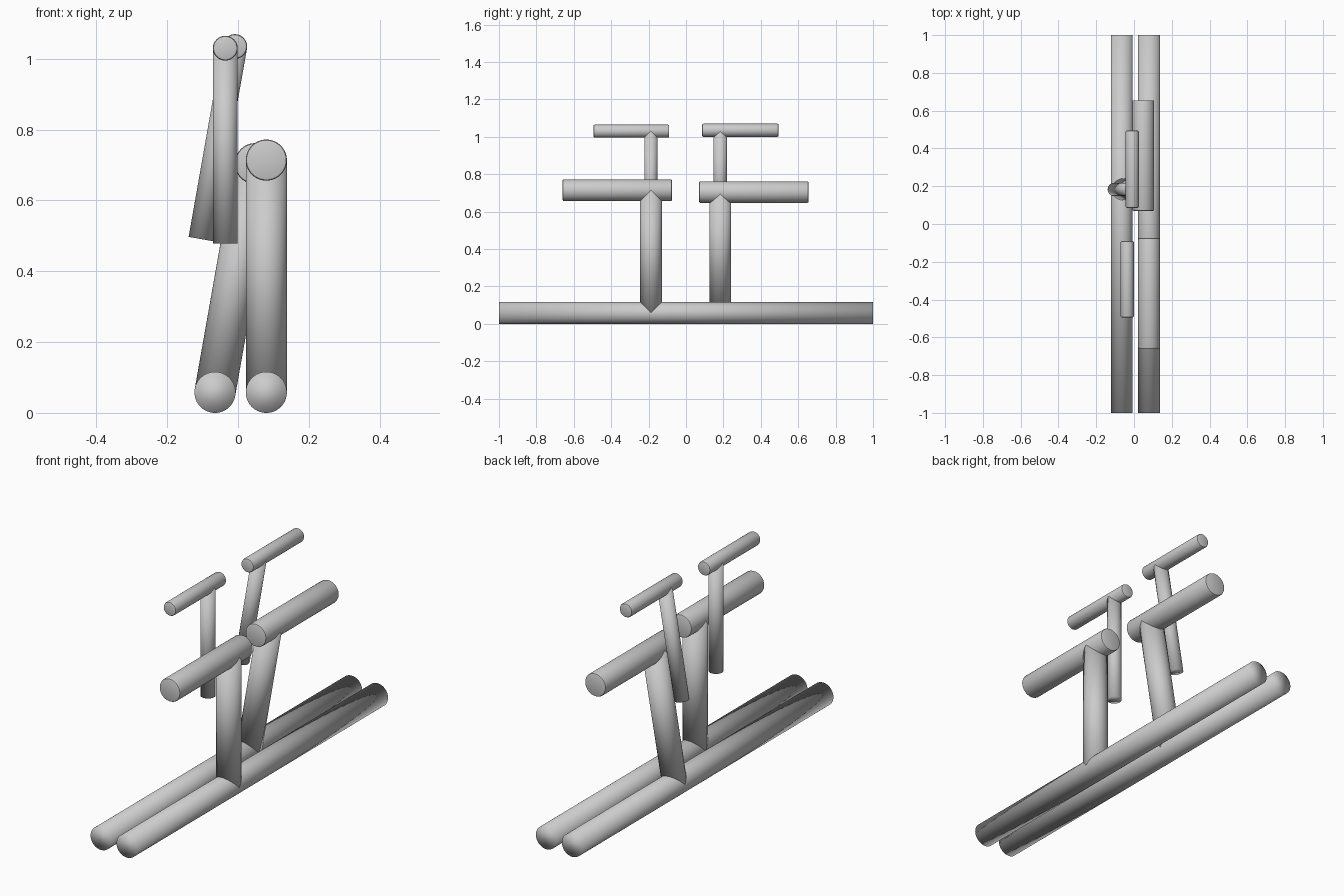
import bpy
import math
from mathutils import Vector

if "Cube" in bpy.data.objects:
    bpy.data.objects.remove(bpy.data.objects["Cube"], do_unlink=True)

# Plain grey used everywhere
grey = bpy.data.materials.new("plain_grey")
grey.use_nodes = True
colour = (0.6, 0.6, 0.6, 1)
grey.diffuse_color = colour
grey.node_tree.nodes["Principled BSDF"].inputs["Base Color"].default_value = colour


def rod(name, start, end, radius, bevel=0):
    """Round rod between two points, optionally with eased rims."""
    start, end = Vector(start), Vector(end)
    axis = end - start
    bpy.ops.mesh.primitive_cylinder_add(vertices=64, radius=radius, depth=axis.length,
                                        location=(start + end) / 2)
    obj = bpy.context.object
    obj.name = name
    obj.rotation_euler = axis.to_track_quat('Z', 'Y').to_euler()
    obj.data.materials.append(grey)
    if bevel:
        mod = obj.modifiers.new("eased_rim", 'BEVEL')
        mod.width = bevel
        mod.segments = 2
        mod.limit_method = 'ANGLE'
        bpy.ops.object.modifier_apply(modifier=mod.name)
        bpy.ops.object.shade_smooth_by_angle(angle=math.radians(30))
    else:
        bpy.ops.object.shade_smooth()
    return obj


def tee(name, foot, lean, y, length, radius, near, far):
    """Stem leaning sideways from its foot, with a bar along y on top."""
    x, z = foot
    top_x, top_z = x + length * math.sin(lean), z + length * math.cos(lean)
    rod(name + "_stem", (x, y, z), (top_x, y, top_z), radius)
    rod(name + "_bar", (top_x, near, top_z), (top_x, far, top_z), radius, bevel=0.007)


THICK, THIN = 0.058, 0.035
LEAN = math.radians(10)
left_x, right_x = 0.08, -0.065

# Two long base rails
for side, x in (("left", left_x), ("right", right_x)):
    rod(side + "_rail", (x, -1, THICK), (x, 1, THICK), THICK)

# Large tees standing on the rails, the rear one leaning
tee("front_leg", (left_x, THICK), 0, -0.187, 0.656, THICK, -0.66, -0.075)
tee("rear_leg", (right_x, THICK), LEAN, 0.183, 0.656, THICK, 0.07, 0.655)

# Small tees floating above, the rear one leaning
tee("front_arm", (-0.036, 0.478), 0, -0.188, 0.552, THIN, -0.495, -0.09)
tee("rear_arm", (-0.105, 0.491), LEAN, 0.183, 0.552, THIN, 0.086, 0.495)
